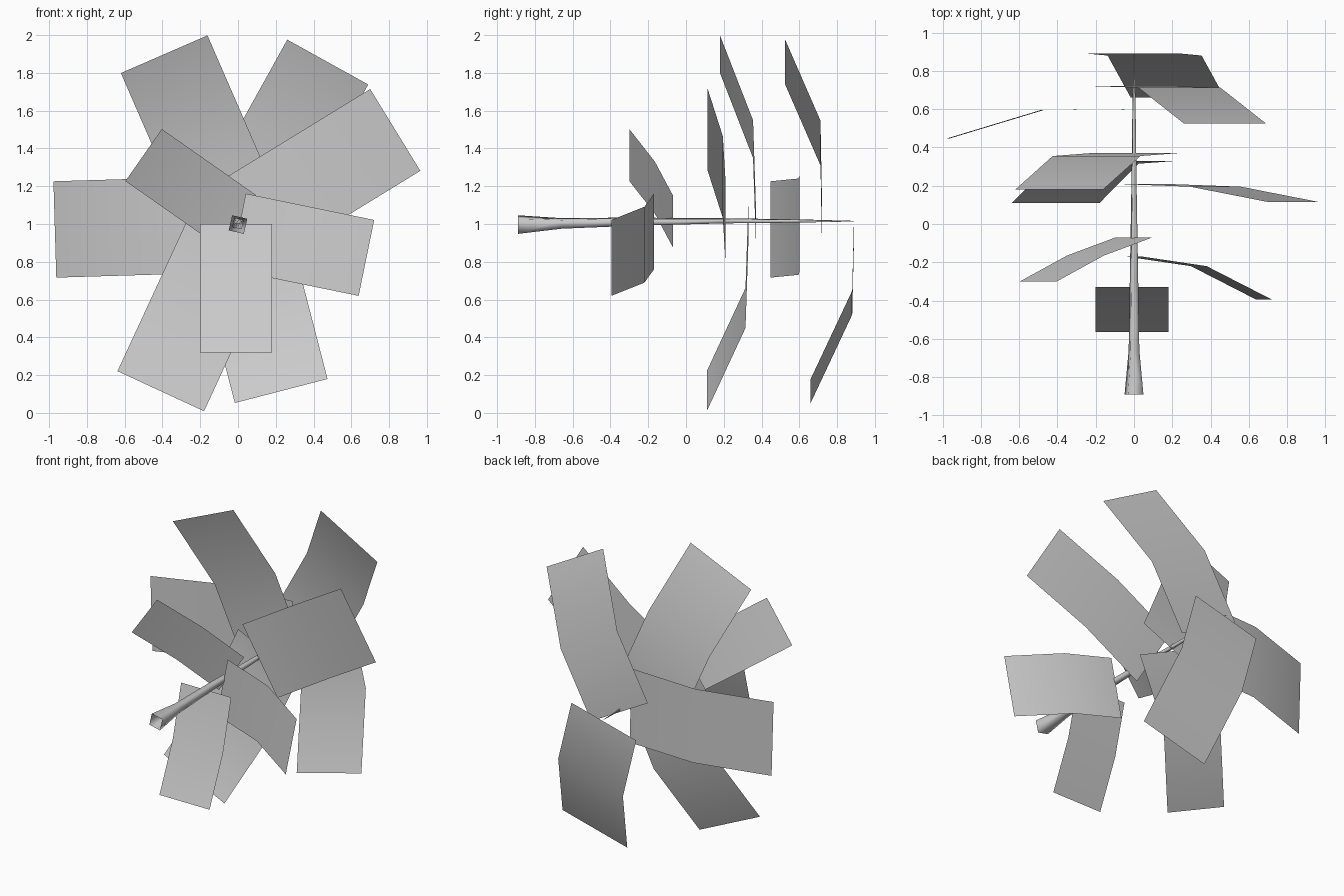
import bpy, bmesh
from math import radians, cos, sin, pi
from mathutils import Vector

cube = bpy.data.objects.get("Cube")
if cube:
    bpy.data.objects.remove(cube)

grey = bpy.data.materials.new("plain grey")
grey.use_nodes = True
grey.diffuse_color = (0.6, 0.6, 0.6, 1)
grey.node_tree.nodes["Principled BSDF"].inputs["Base Color"].default_value = (0.6, 0.6, 0.6, 1)


def finish(bm, name):
    mesh = bpy.data.meshes.new(name)
    bm.to_mesh(mesh)
    bm.free()
    mesh.materials.append(grey)
    mesh.polygons.foreach_set("use_smooth", [True] * len(mesh.polygons))
    obj = bpy.data.objects.new(name, mesh)
    bpy.context.collection.objects.link(obj)
    return obj


def skin(bm, rows, closed=False):
    """Join successive rows of vertices with quads."""
    for a, b in zip(rows, rows[1:]):
        n = len(a)
        for i in range(n if closed else n - 1):
            j = (i + 1) % n
            bm.faces.new((a[i], a[j], b[j], b[i]))


def leaf(name, angle, width, reach, mid, depths, centre=(0, 1.0)):
    """Bent card radiating from the stem; depths are y at root, bend and tip."""
    out = Vector((cos(radians(angle)), 0, sin(radians(angle))))
    side = Vector((-out.z, 0, out.x)) * width / 2
    root = Vector((centre[0], 0, centre[1]))
    bm = bmesh.new()
    rows = []
    for r, y in zip((0, mid, reach), depths):
        p = root + out * r + Vector((0, y, 0))
        rows.append([bm.verts.new(p + side), bm.verts.new(p - side)])
    skin(bm, rows)
    bm.normal_update()
    if sum(f.normal.y for f in bm.faces) > 0:
        bmesh.ops.reverse_faces(bm, faces=bm.faces)
    finish(bm, name)


# Leaves, ordered from the stem base to its tip
leaf("leaf_lowest", 270, 0.38, 0.68, 0.35, (-0.33, -0.42, -0.565), (-0.01, 1.0))
leaf("leaf_small_left", 145, 0.336, 0.61, 0.31, (-0.07, -0.165, -0.3), (0, 1.015))
leaf("leaf_small_right", -11.6, 0.41, 0.694, 0.345, (-0.17, -0.22, -0.395), (0, 0.96))
leaf("leaf_wide_right", 31.5, 0.508, 0.953, 0.475, (0.21, 0.195, 0.115), (0.02, 1.0))
leaf("leaf_down_left", 245.2, 0.505, 0.975, 0.49, (0.33, 0.315, 0.11))
leaf("leaf_up_left", 113.5, 0.5, 0.98, 0.49, (0.37, 0.355, 0.18))
leaf("leaf_left", 181.7, 0.51, 0.97, 0.48, (0.6, 0.595, 0.447))
leaf("leaf_up_right", 61, 0.49, 0.98, 0.49, (0.72, 0.712, 0.525))
leaf("leaf_down_right", -75.5, 0.507, 0.913, 0.43, (0.89, 0.88, 0.66))

# Square tapering stem, open at the flared base: y, z, corner radius
bm = bmesh.new()
rings = []
for y, z, r in ((-0.89, 0.997, 0.058), (-0.66, 1.003, 0.033), (-0.3, 1.012, 0.026),
                (0.2, 1.017, 0.016), (0.6, 1.016, 0.01), (0.89, 1.015, 0.002)):
    corners = [radians(32) + k * pi / 2 for k in range(4)]
    rings.append([bm.verts.new((r * cos(a), y, z + r * sin(a))) for a in corners])
skin(bm, rings, closed=True)
bmesh.ops.recalc_face_normals(bm, faces=bm.faces)
bm.normal_update()
finish(bm, "stem")
